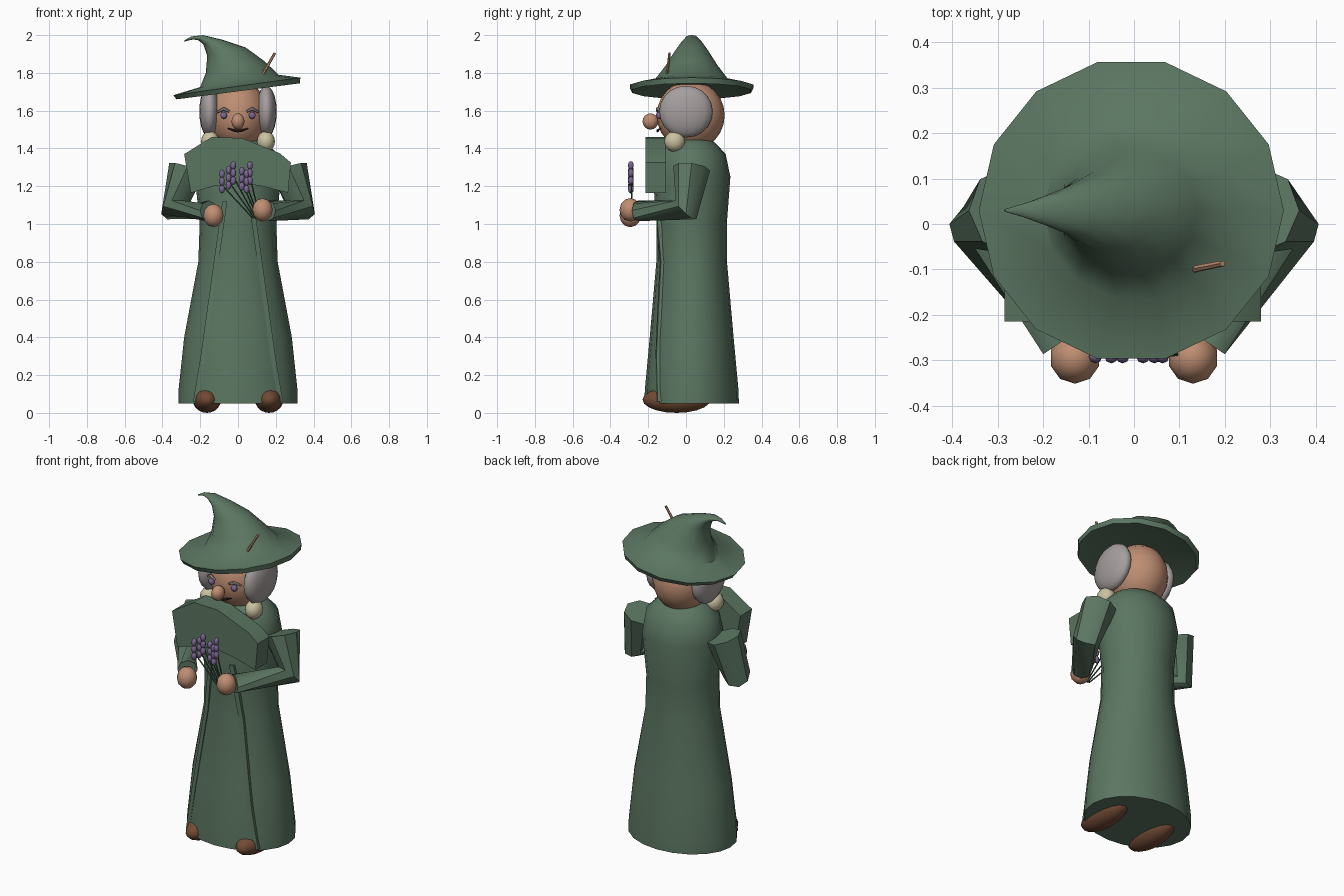
import bpy, bmesh, math
from mathutils import Vector

if "Cube" in bpy.data.objects:
    bpy.data.objects.remove(bpy.data.objects["Cube"], do_unlink=True)


def material(name, rgb):
    m = bpy.data.materials.new(name)
    m.use_nodes = True
    m.diffuse_color = (*rgb, 1)
    m.node_tree.nodes["Principled BSDF"].inputs["Base Color"].default_value = (*rgb, 1)
    return m


GREEN = material("cloth_green", (0.105, 0.18, 0.12))
SKIN = material("skin", (0.52, 0.27, 0.17))
HAIR = material("grey_hair", (0.38, 0.34, 0.34))
CREAM = material("cream_tuft", (0.6, 0.54, 0.36))
PURPLE = material("lavender", (0.2, 0.14, 0.29))
SHOE = material("brown_leather", (0.17, 0.07, 0.035))
DARK = material("dark_brown", (0.03, 0.015, 0.012))
STEM = material("stem_green", (0.04, 0.09, 0.05))


def finish(name, bm, mat, angle=42):
    bmesh.ops.recalc_face_normals(bm, faces=bm.faces)
    mesh = bpy.data.meshes.new(name)
    bm.to_mesh(mesh)
    bm.free()
    mesh.materials.append(mat)
    ob = bpy.data.objects.new(name, mesh)
    bpy.context.collection.objects.link(ob)
    bpy.ops.object.select_all(action='DESELECT')
    ob.select_set(True)
    bpy.context.view_layer.objects.active = ob
    bpy.ops.object.shade_smooth_by_angle(angle=math.radians(angle))
    return ob


def loft(name, rings, mat, angle=42):
    """Skin a closed surface over a list of equal rings."""
    bm = bmesh.new()
    loops = [[bm.verts.new(p) for p in ring] for ring in rings]
    n = len(loops[0])
    for a, b in zip(loops, loops[1:]):
        for i in range(n):
            j = (i + 1) % n
            bm.faces.new((a[i], a[j], b[j], b[i]))
    bm.faces.new(loops[0])
    bm.faces.new(loops[-1])
    return finish(name, bm, mat, angle)


def ring(center, u, v, sides):
    steps = [2 * math.pi * i / sides for i in range(sides)]
    return [Vector(center) + math.cos(t) * Vector(u) + math.sin(t) * Vector(v) for t in steps]


def tube(name, path, radii, mat, sides=8):
    pts = [Vector(p) for p in path]
    rings = []
    for i, p in enumerate(pts):
        before = (p - pts[i - 1]).normalized() if i else Vector()
        after = (pts[i + 1] - p).normalized() if i + 1 < len(pts) else Vector()
        d = (before + after).normalized()
        ref = Vector((0, 1, 0)) if abs(d.y) < 0.9 else Vector((0, 0, 1))
        u = d.cross(ref).normalized()
        rings.append(ring(p, u * radii[i], d.cross(u) * radii[i], sides))
    return loft(name, rings, mat)


def ball(name, center, radii, mat, segs=16, rows=10):
    bm = bmesh.new()
    bmesh.ops.create_uvsphere(bm, u_segments=segs, v_segments=rows, radius=1)
    bmesh.ops.scale(bm, vec=radii, verts=bm.verts)
    bmesh.ops.translate(bm, vec=center, verts=bm.verts)
    return finish(name, bm, mat, 60)


# Robe
CY = 0.03
ROBE = [(0.05, 0.315, 0.25), (0.12, 0.315, 0.248), (0.4, 0.285, 0.222),
        (0.8, 0.21, 0.187), (1.0, 0.203, 0.186), (1.25, 0.228, 0.205),
        (1.37, 0.21, 0.18), (1.43, 0.15, 0.125), (1.46, 0.08, 0.07)]
loft("robe", [ring((0, CY, z), (rx, 0, 0), (0, ry, 0), 20) for z, rx, ry in ROBE], GREEN)


def robe_front(x, z):
    for (z0, a0, b0), (z1, a1, b1) in zip(ROBE, ROBE[1:]):
        if z0 <= z <= z1:
            t = (z - z0) / (z1 - z0)
            rx, ry = a0 + t * (a1 - a0), b0 + t * (b1 - b0)
            return CY - ry * math.sqrt(1 - (x / rx) ** 2)


# Raised edges of the robe opening
for side, label in ((1, "left"), (-1, "right")):
    sections = []
    for z, x in ((0.06, 0.225), (0.3, 0.185), (0.55, 0.15), (0.8, 0.115), (1.12, 0.07)):
        y = robe_front(x, z)
        sections.append([(side * (x + dx), y + dy, z) for dx, dy in
                         ((-0.013, 0.012), (-0.013, -0.012), (0.013, -0.006), (0.013, 0.02))])
    loft(label + "_robe_edge", sections, GREEN, 30)

# Angular collar slab
outline = [(-0.285, 1.37), (-0.14, 1.46), (0.02, 1.455), (0.22, 1.375), (0.28, 1.325),
           (0.265, 1.165), (0.13, 1.2), (0, 1.22), (-0.13, 1.2), (-0.25, 1.165)]
loft("collar", [[(x, y, z) for x, z in outline] for y in (-0.215, -0.105)], GREEN, 20)

# Sleeves, hands, shoes, hair and facial features
for side, label in ((1, "left"), (-1, "right")):
    tube(label + "_sleeve", [(side * 0.27, 0.03, 1.295), (side * 0.335, 0, 1.075),
                             (side * 0.155, -0.255, 1.07)], (0.098, 0.075, 0.055), GREEN)
    ball(label + "_hand", (side * 0.13, -0.295, 1.06 + side * 0.015),
         (0.056, 0.057, 0.062), SKIN, 10, 6)
    ball(label + "_shoe", (side * 0.165, -0.05, 0.07), (0.075, 0.18, 0.07), SHOE)
    ball(label + "_hair", (side * 0.15, 0, 1.595), (0.055, 0.142, 0.137), HAIR)
    ball(label + "_tuft", (side * 0.148, -0.06, 1.437), (0.048, 0.055, 0.055), CREAM, 12, 8)
    ball(label + "_eye", (side * 0.075, -0.143, 1.575), (0.019, 0.016, 0.019), PURPLE, 10, 6)
    tube(label + "_brow", [(side * 0.045, -0.152, 1.595), (side * 0.075, -0.15, 1.61),
                           (side * 0.108, -0.125, 1.592)], (0.006, 0.01, 0.006), HAIR, 6)

# Head
ball("head", (0, 0.025, 1.575), (0.16, 0.18, 0.185), SKIN, 20, 12)
ball("nose", (0, -0.188, 1.543), (0.036, 0.042, 0.043), SKIN, 10, 8)
tube("mouth", [(-0.055, -0.135, 1.506), (-0.02, -0.15, 1.495), (0, -0.151, 1.492),
               (0.02, -0.15, 1.495), (0.055, -0.135, 1.506)],
     (0.003, 0.007, 0.007, 0.007, 0.003), DARK, 6)

# Bent pointed hat: left end, right end and depth of each ring
HAT = [(-0.2, 1.7, 0.2, 1.758, 0.2), (-0.326, 1.66, 0.328, 1.745, 0.322),
       (-0.342, 1.682, 0.33, 1.775, 0.335), (-0.2, 1.725, 0.215, 1.79, 0.2),
       (-0.17, 1.8, 0.14, 1.862, 0.142), (-0.163, 1.89, 0.04, 1.935, 0.09),
       (-0.183, 1.95, -0.08, 1.975, 0.055), (-0.208, 1.972, -0.185, 2.0, 0.032),
       (-0.238, 1.977, -0.248, 1.993, 0.015), (-0.285, 1.966, -0.284, 1.972, 0.003)]
loft("hat", [ring(((a + c) / 2, CY, (b + d) / 2), ((c - a) / 2, 0, (d - b) / 2),
                  (0, ry, 0), 14) for a, b, c, d, ry in HAT], GREEN, 50)
tube("hat_twig", [(0.13, -0.1, 1.79), (0.195, -0.087, 1.905)], (0.008, 0.007), SKIN, 6)

# Lavender bunch
for i, (x, top) in enumerate(((-0.085, 1.265), (-0.05, 1.285), (-0.025, 1.31),
                              (0.02, 1.28), (0.045, 1.265), (0.063, 1.31))):
    tube(f"flower_stem_{i + 1}", [(x, -0.29, top - 0.06), (0.1 + x * 0.25, -0.285, 1.03)],
         (0.004, 0.004), STEM, 5)
    for k in range(3):
        ball(f"flower_{i + 1}_{k + 1}", (x, -0.292, top - 0.04 * k),
             (0.015, 0.015, 0.023), PURPLE, 8, 6)
